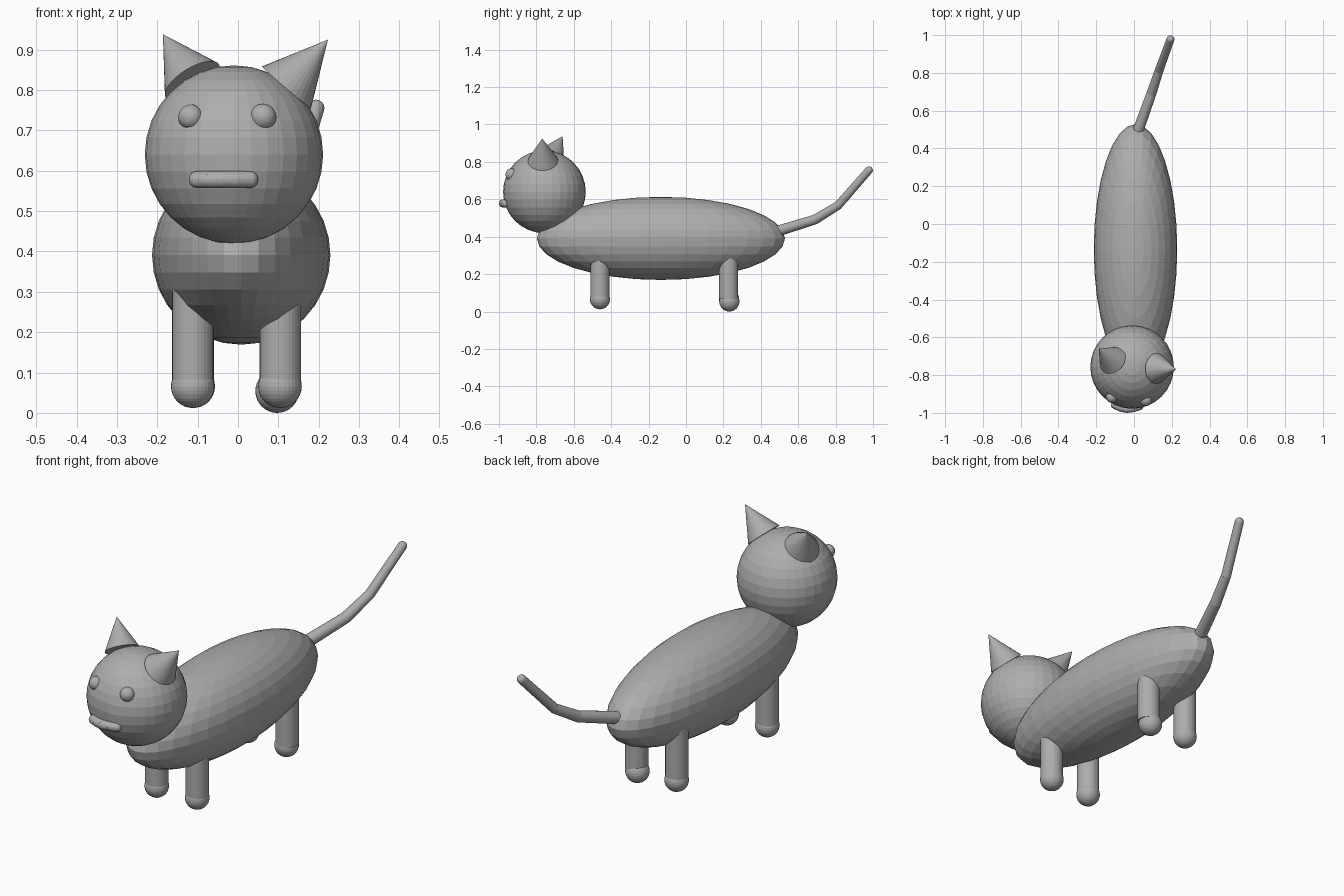
import bpy, math
from mathutils import Vector

if "Cube" in bpy.data.objects:
    bpy.data.objects.remove(bpy.data.objects["Cube"])

grey = bpy.data.materials.new("plain grey")
grey.diffuse_color = (0.42, 0.42, 0.42, 1)
grey.use_nodes = True
grey.node_tree.nodes["Principled BSDF"].inputs["Base Color"].default_value = grey.diffuse_color


def finish(name):
    ob = bpy.context.object
    ob.name = name
    ob.data.materials.clear()
    ob.data.materials.append(grey)
    return ob


def ball(name, loc, size, seg=32, rings=16):
    bpy.ops.mesh.primitive_uv_sphere_add(segments=seg, ring_count=rings, radius=1, location=loc)
    ob = finish(name)
    ob.scale = size if isinstance(size, tuple) else (size,) * 3
    return ob


def rod(name, a, b, ra, rb, sides=32):
    """Round rod or cone from point a to point b."""
    a, b = Vector(a), Vector(b)
    d = b - a
    bpy.ops.mesh.primitive_cone_add(vertices=sides, radius1=ra, radius2=rb, depth=d.length,
                                    location=(a + b) / 2,
                                    rotation=d.to_track_quat('Z', 'Y').to_euler())
    return finish(name)


def chain(name, pts, radii):
    """Rods joined with balls at every point."""
    for i, (p, r) in enumerate(zip(pts, radii)):
        ball(f"{name}_joint_{i}", p, r, 24, 12)
        if i:
            rod(f"{name}_part_{i}", pts[i - 1], p, radii[i - 1], r)


# body and head
ball("body", (0.008, -0.134, 0.391), (0.221, 0.663, 0.222))
ball("head", (-0.01, -0.757, 0.64), 0.221)

# ears
rod("right_ear", (0.12, -0.765, 0.806), (0.223, -0.769, 0.925), 0.08, 0)
rod("left_ear", (-0.113, -0.722, 0.822), (-0.186, -0.66, 0.938), 0.078, 0)

# eyes
ball("right_eye", (0.062, -0.932, 0.733), 0.033)
ball("left_eye", (-0.117, -0.916, 0.733), 0.031)

# mouth: short rod bent around the face
chain("mouth", [(-0.101, -0.958, 0.578), (-0.07, -0.973, 0.578), (-0.037, -0.979, 0.578),
                (-0.004, -0.975, 0.578), (0.029, -0.965, 0.578)], [0.021] * 5)

# legs with round feet: leg x, leg y, foot x, foot y, foot z
legs = {
    "front_left": (-0.112, -0.46, -0.112, -0.46, 0.066),
    "front_right": (0.105, -0.46, 0.104, -0.46, 0.066),
    "back_left": (-0.111, 0.228, -0.111, 0.23, 0.066),
    "back_right": (0.104, 0.228, 0.097, 0.232, 0.054),
}
for name, (x, y, fx, fy, fz) in legs.items():
    rod(name + "_leg", (x, y, 0.066), (x, y, 0.35), 0.051, 0.051)
    ball(name + "_foot", (fx, fy, fz), 0.054)

# tail
chain("tail", [(0.02, 0.49, 0.43), (0.092, 0.69, 0.492), (0.133, 0.813, 0.567),
               (0.193, 0.978, 0.755)], [0.029, 0.026, 0.023, 0.021])
